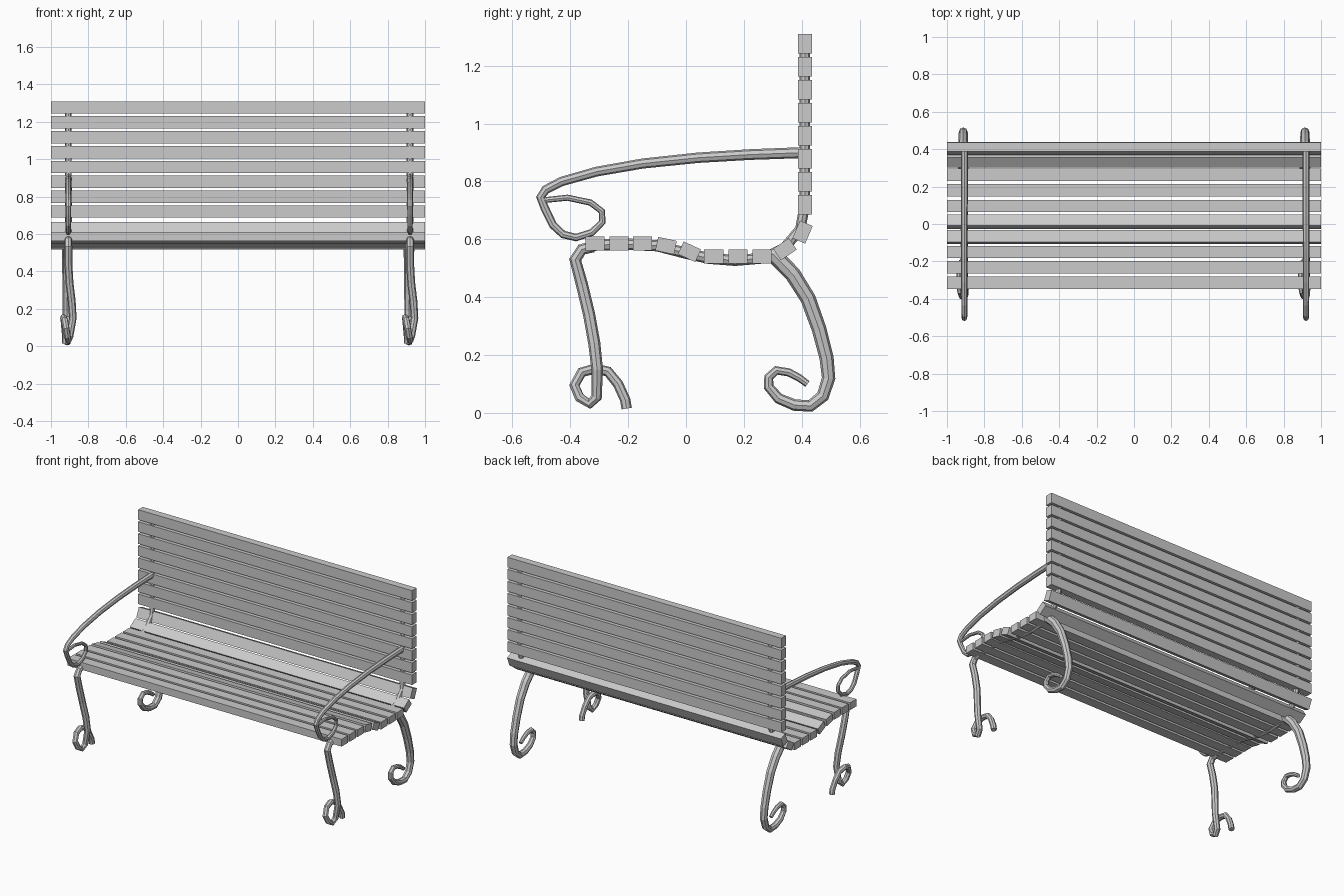
import bpy, math

SLAT_W, SLAT_T = 0.066, 0.048
SIDES = {"left": -0.907, "right": 0.92}


def slat(name, y, z, degrees):
    bpy.ops.mesh.primitive_cube_add(size=1, location=(0, y, z),
                                    rotation=(math.radians(degrees), 0, 0))
    ob = bpy.context.object
    ob.name = name
    ob.scale = (2.0, SLAT_W, SLAT_T)


def tube(name, x, points):
    """Eight-sided flat tube through (x offset, y, z, radius) points."""
    cu = bpy.data.curves.new(name, 'CURVE')
    cu.dimensions = '3D'
    cu.bevel_depth = 1.0
    cu.bevel_resolution = 2
    cu.use_fill_caps = True
    sp = cu.splines.new('POLY')
    sp.points.add(len(points) - 1)
    for p, (dx, y, z, r) in zip(sp.points, points):
        p.co = (x + dx, y, z, 1)
        p.radius = r
    sp.use_smooth = False
    ob = bpy.data.objects.new(name, cu)
    bpy.context.collection.objects.link(ob)
    bpy.ops.object.select_all(action='DESELECT')
    ob.select_set(True)
    bpy.context.view_layer.objects.active = ob
    bpy.ops.object.convert(target='MESH')
    bpy.ops.object.shade_flat()


def tapered(path, r0, r1):
    n = len(path) - 1
    return [(0, y, z, r0 + (r1 - r0) * i / n) for i, (y, z) in enumerate(path)]


# Backrest slats
for i in range(8):
    slat(f"back_slat_{i + 1}", 0.411, 1.276 - 0.0795 * i, 90)

# Curved corner and seat slats
seat = [(0.403, 0.625, 67), (0.342, 0.566, 34), (0.263, 0.541, 0),
        (0.18, 0.541, 0), (0.096, 0.541, 0), (0.012, 0.557, -25),
        (-0.069, 0.578, -12), (-0.15, 0.585, 0), (-0.232, 0.585, 0),
        (-0.315, 0.585, 0)]
for i, (y, z, a) in enumerate(seat):
    slat(f"seat_slat_{i + 1}", y, z, a)

# Support rail running under the seat and up the back
rail = [(-0.33, 0.58), (-0.2, 0.583), (-0.1, 0.578), (0, 0.552), (0.08, 0.534),
        (0.17, 0.527), (0.27, 0.535), (0.34, 0.57), (0.395, 0.635),
        (0.411, 0.72), (0.411, 1.27)]

# Armrest ending in a closed scroll
arm = [(0.41, 0.90), (0.22, 0.893), (0.04, 0.882), (-0.15, 0.862),
       (-0.31, 0.834), (-0.43, 0.80), (-0.485, 0.772), (-0.503, 0.745),
       (-0.487, 0.705), (-0.46, 0.65), (-0.425, 0.617), (-0.38, 0.606),
       (-0.325, 0.624), (-0.289, 0.66), (-0.291, 0.697), (-0.33, 0.727),
       (-0.41, 0.744), (-0.495, 0.735)]

# Front leg, the foot scroll passes beside the leg
front = [(0, -0.32, 0.575, .02), (0, -0.36, 0.565, .02),
         (0, -0.383, 0.53, .021), (0, -0.36, 0.445, .021),
         (.006, -0.335, 0.34, .021), (.018, -0.317, 0.24, .021),
         (.024, -0.307, 0.15, .02), (.008, -0.309, 0.055, .019),
         (0, -0.333, 0.031, .018), (-.005, -0.368, 0.053, .018),
         (-.012, -0.386, 0.095, .018), (-.02, -0.361, 0.14, .018),
         (-.026, -0.315, 0.153, .018), (-.024, -0.27, 0.143, .018),
         (-.02, -0.235, 0.10, .018), (-.015, -0.21, 0.045, .018),
         (-.015, -0.205, 0.015, .018)]

# Rear leg with an open scroll foot
rear = [(0.30, 0.55), (0.37, 0.478), (0.422, 0.395), (0.46, 0.29),
        (0.486, 0.19), (0.493, 0.12), (0.473, 0.058), (0.43, 0.024),
        (0.375, 0.027), (0.32, 0.05), (0.286, 0.09), (0.286, 0.123),
        (0.312, 0.147), (0.355, 0.14), (0.39, 0.122), (0.42, 0.1)]

for side, x in SIDES.items():
    tube(f"{side}_support_rail", x, tapered(rail, .02, .018))
    tube(f"{side}_armrest", x, tapered(arm, .019, .010))
    tube(f"{side}_front_leg", x, front)
    tube(f"{side}_rear_leg", x - 0.006, tapered(rear, .029, .012))
